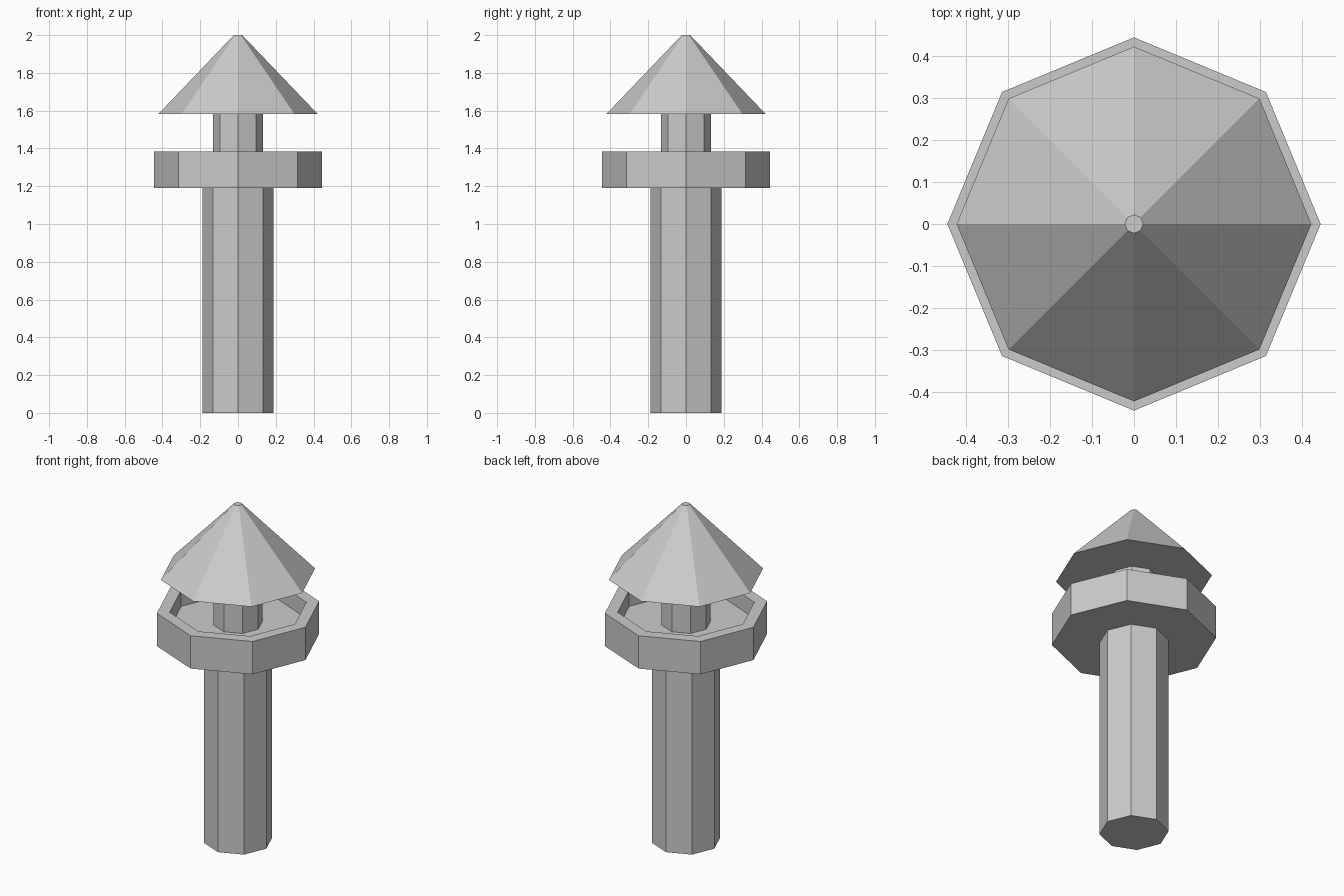
import bpy, bmesh, math

if "Cube" in bpy.data.objects:
    bpy.data.objects.remove(bpy.data.objects["Cube"])

SIDES = 8


def lathe(name, profile):
    """Revolve (radius, z) points into an eight-sided flat-shaded part.
    Radius 0 at an end closes that end with a single flat cap."""
    bm = bmesh.new()
    start_cap, end_cap = profile[0][0] == 0, profile[-1][0] == 0
    rings = []
    for r, z in profile:
        if r > 0:
            rings.append([bm.verts.new((r * math.cos(i * math.tau / SIDES),
                                        r * math.sin(i * math.tau / SIDES), z))
                          for i in range(SIDES)])
    for a, b in zip(rings, rings[1:]):
        for i in range(SIDES):
            j = (i + 1) % SIDES
            bm.faces.new((a[i], a[j], b[j], b[i]))
    if start_cap:
        bm.faces.new(rings[0][::-1])
    if end_cap:
        bm.faces.new(rings[-1])
    mesh = bpy.data.meshes.new(name)
    bm.to_mesh(mesh)
    bm.free()
    obj = bpy.data.objects.new(name, mesh)
    bpy.context.collection.objects.link(obj)
    return obj


# Main post, closed at the ground
lathe("post", [(0, 0), (0.187, 0), (0.187, 1.19)])

# Tray with a raised rim and a recessed floor
lathe("tray", [(0, 1.19), (0.444, 1.19), (0.444, 1.385),
               (0.374, 1.385), (0.374, 1.29), (0, 1.29)])

# Thin neck from the tray floor to the roof
lathe("neck", [(0.133, 1.29), (0.133, 1.582)])

# Roof with a flat underside and a tiny flat tip
lathe("roof", [(0, 1.582), (0.422, 1.582), (0.022, 2.0), (0, 2.0)])
